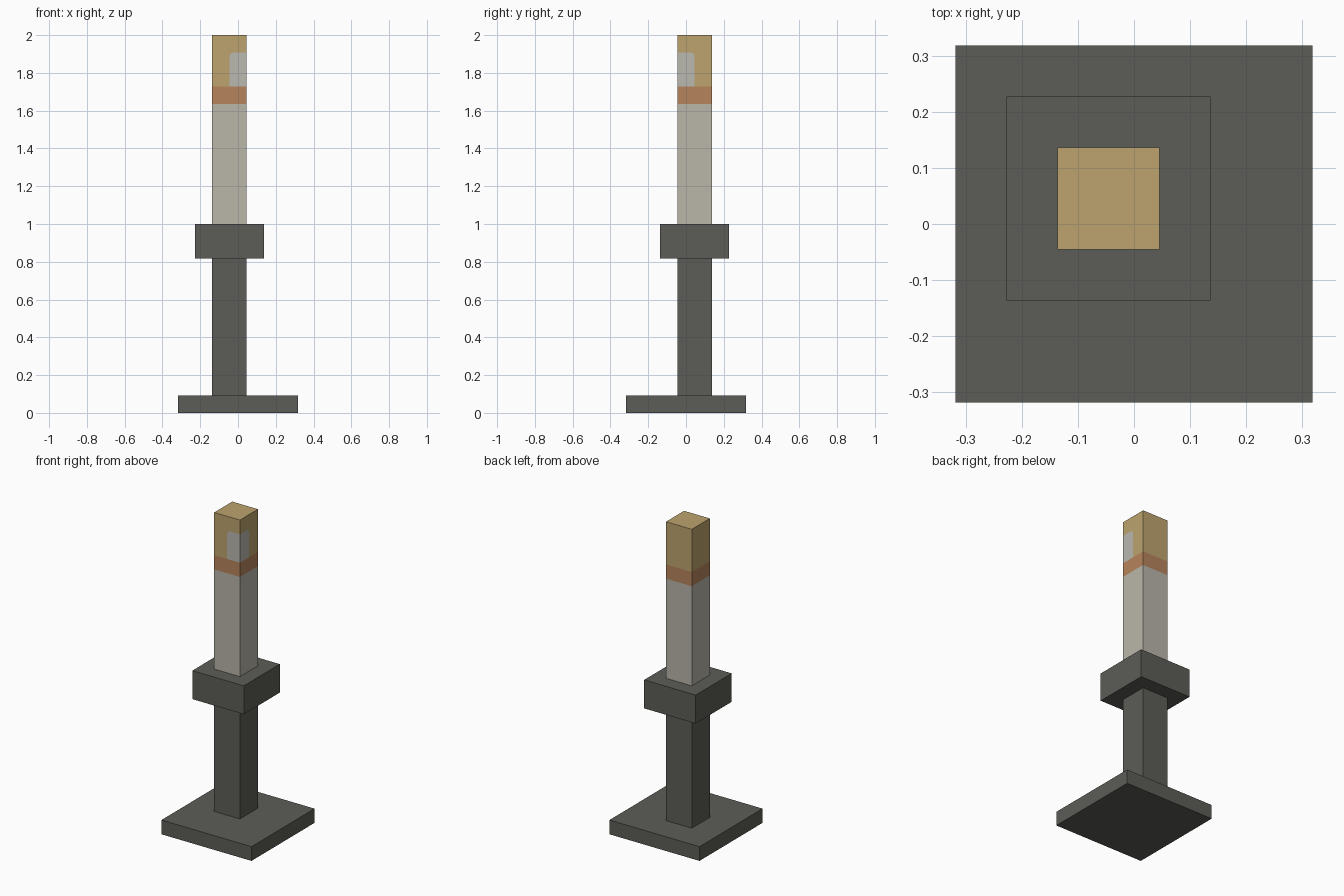
import bpy, bmesh
from mathutils import Vector

cube = bpy.data.objects.get("Cube")
if cube:
    bpy.data.objects.remove(cube, do_unlink=True)


def material(name, rgb):
    # 8-bit display colour to linear
    lin = [((c / 255 + 0.055) / 1.055) ** 2.4 for c in rgb] + [1.0]
    mat = bpy.data.materials.new(name)
    mat.use_nodes = True
    mat.diffuse_color = lin
    mat.node_tree.nodes["Principled BSDF"].inputs["Base Color"].default_value = lin
    return mat


dark = material("dark grey", (92, 92, 87))
cream = material("pale stone", (186, 182, 170))
orange = material("burnt orange", (183, 133, 92))
gold = material("gold", (189, 164, 110))
silver = material("silver grey", (186, 184, 176))

U = 1 / 11          # one building unit
CX, CY = -U / 2, U / 2   # axis of the upright, off the base centre


def box(name, x, y, half, z0, z1, mats, cuts=(), rule=None):
    """Square block, optionally sliced by planes and coloured by a rule."""
    bm = bmesh.new()
    bmesh.ops.create_cube(bm, size=1)
    for v in bm.verts:
        v.co = (x + v.co.x * 2 * half, y + v.co.y * 2 * half,
                z0 + (v.co.z + 0.5) * (z1 - z0))
    for point, normal in cuts:
        bmesh.ops.bisect_plane(bm, geom=bm.verts[:] + bm.edges[:] + bm.faces[:],
                               plane_co=point, plane_no=normal, dist=1e-5)
    if rule:
        for f in bm.faces:
            f.material_index = rule(f.calc_center_median())
    mesh = bpy.data.meshes.new(name)
    bm.to_mesh(mesh)
    bm.free()
    for m in mats:
        mesh.materials.append(m)
    obj = bpy.data.objects.new(name, mesh)
    bpy.context.collection.objects.link(obj)
    return obj


# Dark stand
box("base_plate", 0, 0, 3.5 * U, 0, U, [dark])
box("lower_post", CX, CY, U, U, 9 * U, [dark])
box("collar", CX, CY, 2 * U, 9 * U, 11 * U, [dark])

# Upper shaft: painted band, gold tip and a pale patch wrapping the front corner
BAND, TIP, PATCH_TOP, BEVEL = 18 * U, 19 * U, 21 * U, 0.015


def around(p):
    """Distance from the front corner edge, measured along the two faces."""
    return p.y - p.x + U


def shaft_colour(p):
    if p.z < BAND:
        return 0
    if p.z < TIP:
        return 1
    in_patch = (around(p) < U and p.z < PATCH_TOP
                and around(p) + p.z < U + PATCH_TOP - BEVEL)
    return 3 if in_patch else 2


cuts = [(Vector((0, 0, z)), Vector((0, 0, 1))) for z in (BAND, TIP, PATCH_TOP)]
cuts += [(Vector((0, 0, 0)), Vector((-1, 1, 0))),
         (Vector((0, 0, PATCH_TOP - BEVEL)), Vector((-1, 1, 1)))]
box("upper_shaft", CX, CY, U, 11 * U, 22 * U,
    [cream, orange, gold, silver], cuts, shaft_colour)
